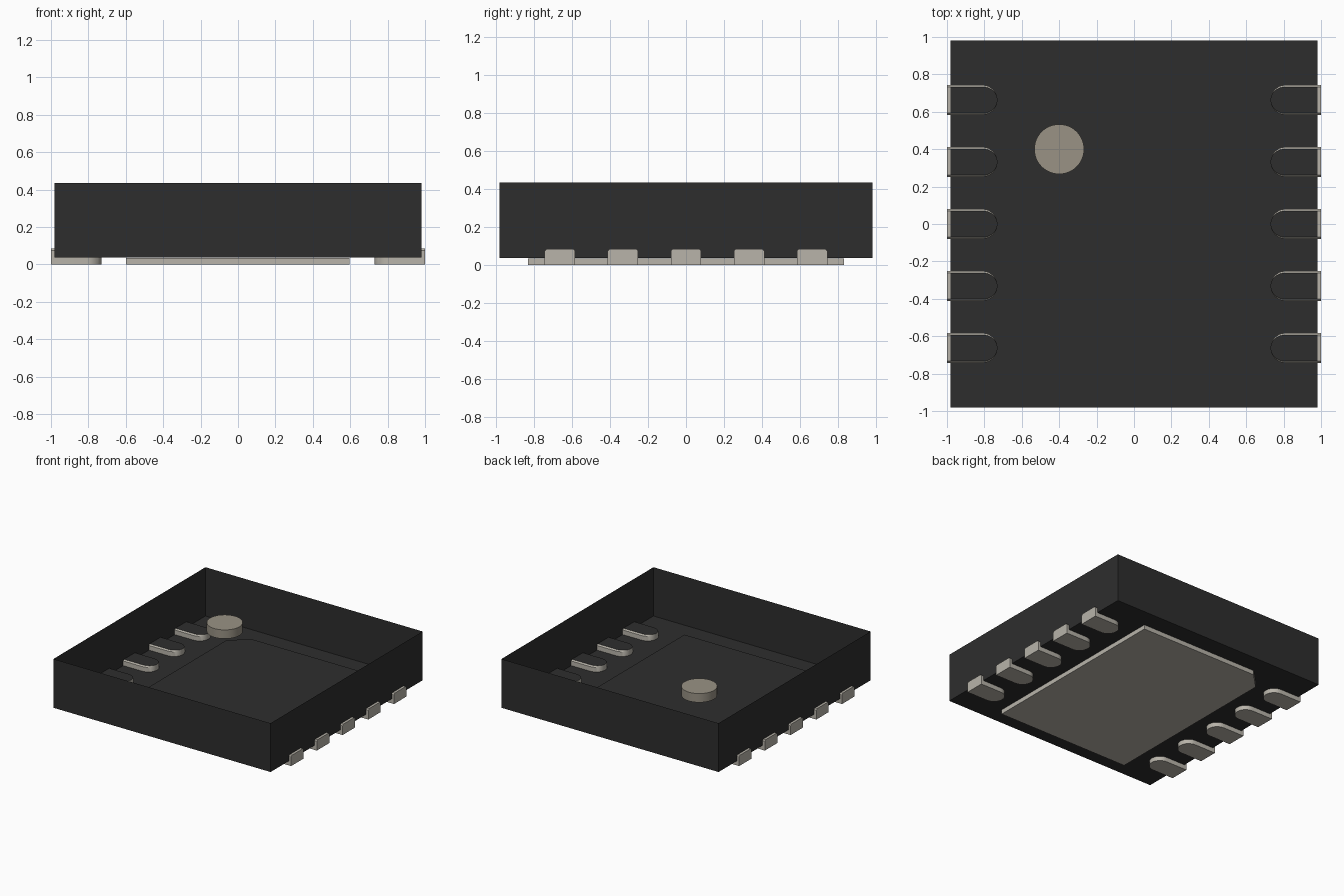
import bpy, bmesh, math

if "Cube" in bpy.data.objects:
    bpy.data.objects.remove(bpy.data.objects["Cube"], do_unlink=True)

# Main levels
WALL = 0.98
FLOOR, RIM = 0.037, 0.435
PIN_TOP = 0.085


def material(name, rgb):
    m = bpy.data.materials.new(name)
    m.use_nodes = True
    m.diffuse_color = (*rgb, 1)
    bsdf = m.node_tree.nodes["Principled BSDF"]
    bsdf.inputs["Base Color"].default_value = (*rgb, 1)
    bsdf.inputs["Roughness"].default_value = 0.7
    return m


black = material("black plastic", (0.027, 0.027, 0.027))
metal = material("pale metal", (0.48, 0.455, 0.40))
dot = material("marker beige", (0.32, 0.29, 0.235))


def finish(bm, name, mats, smooth=False):
    bmesh.ops.recalc_face_normals(bm, faces=bm.faces)
    me = bpy.data.meshes.new(name)
    bm.to_mesh(me)
    bm.free()
    for m in mats:
        me.materials.append(m)
    ob = bpy.data.objects.new(name, me)
    bpy.context.collection.objects.link(ob)
    if smooth:
        bpy.ops.object.select_all(action='DESELECT')
        ob.select_set(True)
        bpy.context.view_layer.objects.active = ob
        bpy.ops.object.shade_smooth_by_angle()
    return ob


def loft(rings):
    """Closed solid through matching rings of points."""
    bm = bmesh.new()
    vs = [[bm.verts.new(p) for p in r] for r in rings]
    n = len(vs[0])
    for a, b in zip(vs, vs[1:]):
        for i in range(n):
            j = (i + 1) % n
            bm.faces.new((a[i], a[j], b[j], b[i]))
    bm.faces.new(vs[0][::-1])
    bm.faces.new(vs[-1])
    return bm


def prism(outline, z0, z1):
    return loft([[(x, y, z) for x, y in outline] for z in (z0, z1)])


# Body: thin-walled tray, open at the top
corners = [(-WALL, -WALL), (WALL, -WALL), (WALL, WALL), (-WALL, WALL)]
bm = prism(corners, FLOOR, RIM)
lid = [f for f in bm.faces if f.calc_center_median().z > RIM - 0.001]
bmesh.ops.delete(bm, geom=lid, context='FACES_ONLY')
finish(bm, "body_tray", [black])

# Thermal pad with one cut corner, and its raised imprint in the floor
pad = [(-0.6, -0.83), (0.595, -0.83), (0.595, 0.83), (-0.47, 0.83), (-0.6, 0.70)]
finish(prism(pad, 0.0, FLOOR - 0.001), "thermal_pad", [metal])
finish(prism(pad, FLOOR + 0.001, FLOOR + 0.008), "pad_imprint", [black])

# Pins: round inner end, chamfered top, covered in black inside the tray
R = 0.08
shape = [(1.0, -R), (1.0, R)]
for i in range(17):
    a = math.pi / 2 + math.pi * i / 16
    shape.append((0.81 + R * math.cos(a), R * math.sin(a)))

for side, label in ((1, "left"), (-1, "right")):
    for k in range(5):
        y0 = 0.663 - 0.3315 * k
        rings = [[(side * x, y0 + y * s, z) for x, y in shape]
                 for z, s in ((0, 1), (PIN_TOP - 0.01, 1), (PIN_TOP, 0.88))]
        bm = loft(rings)
        bmesh.ops.bisect_plane(bm, geom=bm.verts[:] + bm.edges[:] + bm.faces[:],
                               plane_co=(side * WALL, 0, 0), plane_no=(1, 0, 0))
        for f in bm.faces:
            c = f.calc_center_median()
            if c.z > PIN_TOP - 0.001 and abs(c.x) < WALL:
                f.material_index = 1
        finish(bm, f"pin_{label}_{k + 1}", [metal, black], smooth=True)

# Round orientation marker
circle = [(-0.4 + 0.133 * math.cos(math.tau * i / 48),
           0.4 + 0.133 * math.sin(math.tau * i / 48)) for i in range(48)]
finish(prism(circle, 0.29, 0.362), "orientation_marker", [dot], smooth=True)
